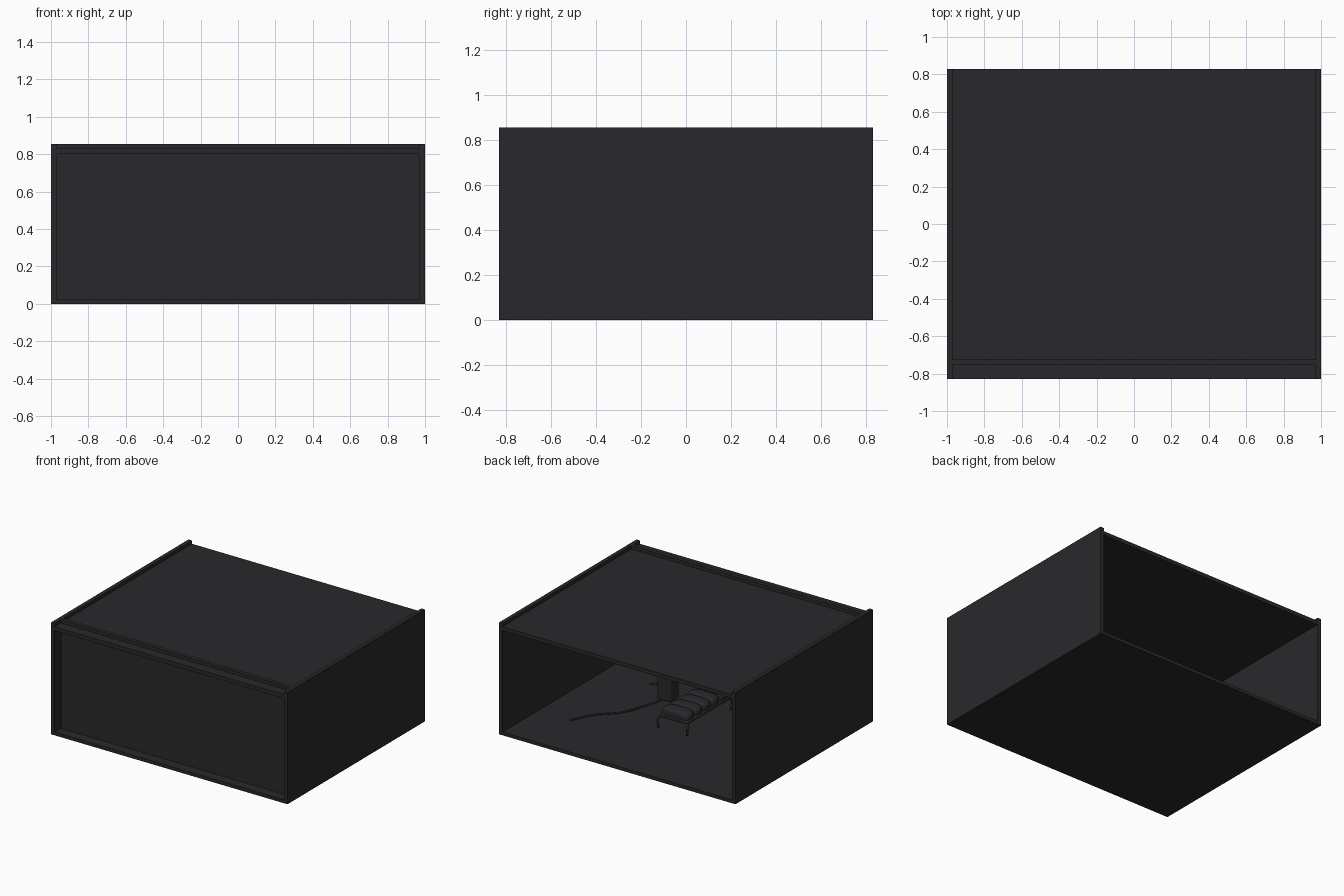
import bpy
import math
from mathutils import Vector

cube = bpy.data.objects.get("Cube")
if cube:
    bpy.data.objects.remove(cube, do_unlink=True)

charcoal = bpy.data.materials.new("charcoal")
charcoal.use_nodes = True
tone = (0.022, 0.022, 0.024, 1)
charcoal.diffuse_color = tone
charcoal.node_tree.nodes["Principled BSDF"].inputs["Base Color"].default_value = tone


def box(name, low, high, bevel=0):
    """Board spanning two opposite corners."""
    low, high = Vector(low), Vector(high)
    bpy.ops.mesh.primitive_cube_add(size=1, location=(low + high) / 2)
    ob = bpy.context.object
    ob.name = name
    ob.scale = high - low
    bpy.ops.object.transform_apply(location=False, rotation=False, scale=True)
    ob.data.materials.append(charcoal)
    if bevel:
        mod = ob.modifiers.new("soft_edges", "BEVEL")
        mod.width, mod.segments = bevel, 3
        bpy.ops.object.shade_smooth_by_angle()
    return ob


def tube(name, points, radius):
    """Round rod through a few points."""
    curve = bpy.data.curves.new(name, "CURVE")
    curve.dimensions = "3D"
    curve.bevel_depth = radius
    curve.bevel_resolution = 2
    curve.resolution_u = 8
    curve.use_fill_caps = True
    spline = curve.splines.new("BEZIER")
    spline.bezier_points.add(len(points) - 1)
    for knot, co in zip(spline.bezier_points, points):
        knot.co = co
        knot.handle_left_type = knot.handle_right_type = "AUTO"
    curve.materials.append(charcoal)
    ob = bpy.data.objects.new(name, curve)
    bpy.context.collection.objects.link(ob)
    return ob


# Case: floor, two full-height sides, recessed front, lowered roof, open back
W, D, H, T = 1.0, 0.83, 0.855, 0.03
FLOOR, FRONT = 0.025, -0.755
INNER = W - T
box("floor_board", (-W, -D, 0), (W, D, FLOOR))
for side, name in ((-1, "right_side"), (1, "left_side")):
    x0, x1 = sorted((side * INNER, side * W))
    box(name, (x0, -D, FLOOR), (x1, D, H))
box("front_board", (-INNER, FRONT, FLOOR), (INNER, FRONT + T, H))
box("roof_board", (-INNER, FRONT + T, 0.80), (INNER, D, 0.83))
box("front_rail", (-INNER, -D, 0.80), (INNER, FRONT, 0.83))

# Small padded bench inside: frame, cushion rolls and curved legs
box("bench_frame", (-0.12, -0.36, 0.11), (0.12, 0.15, 0.135), 0.008)
rolls = 5
step = 0.5 / rolls
for i in range(rolls):
    y = -0.355 + step * (i + 0.5)
    bpy.ops.mesh.primitive_uv_sphere_add(segments=24, ring_count=12, location=(0, y, 0.145))
    pad = bpy.context.object
    pad.name = f"cushion_roll_{i + 1}"
    # Square off the ball into a plump pad
    for v in pad.data.vertices:
        v.co = [math.copysign(abs(c) ** 0.5, c) for c in v.co]
    pad.scale = (0.115, step * 0.54, 0.045)
    pad.data.materials.append(charcoal)
    bpy.ops.object.shade_smooth_by_angle()
for sx in (-1, 1):
    for y, name in ((-0.35, "front_leg"), (0.14, "back_leg")):
        splay = math.copysign(0.02, y)
        tube(f"{name}_{'left' if sx > 0 else 'right'}",
             [(sx * 0.10, y - splay, 0.13), (sx * 0.125, y + splay, 0.10),
              (sx * 0.12, y + splay, FLOOR + 0.008)], 0.008)

# Upright unit beside the bench, with a handle and a trailing cord
box("upright_unit", (0.29, -0.33, FLOOR), (0.41, -0.23, 0.25), 0.012)
tube("unit_handle", [(0.40, -0.25, 0.12), (0.44, -0.24, 0.13), (0.47, -0.23, 0.12)], 0.007)
c = FLOOR + 0.007
tube("cord", [(0.36, -0.23, c), (0.40, -0.08, c), (0.47, 0.10, c),
              (0.60, 0.24, c), (0.69, 0.41, c)], 0.007)
